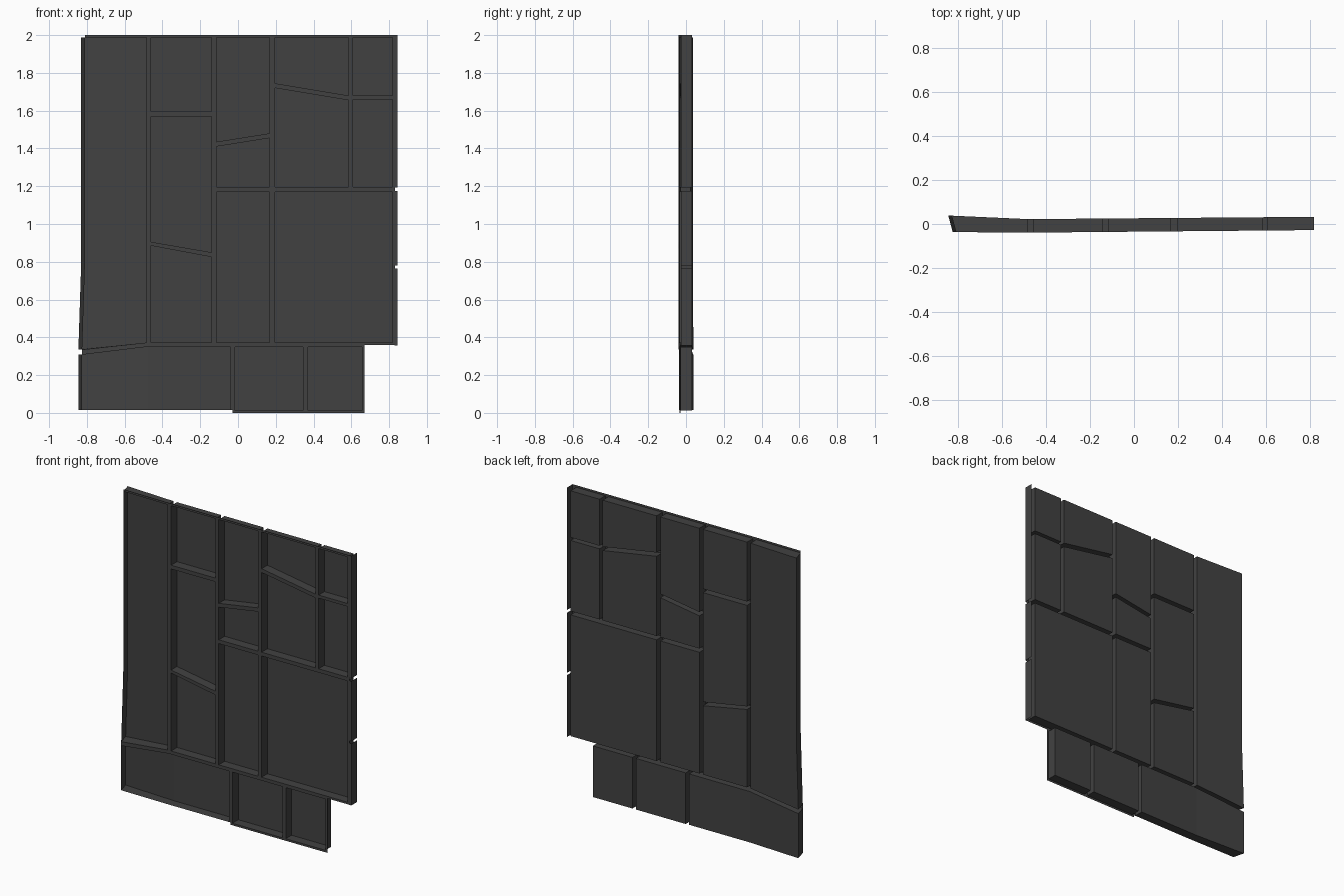
import bpy
import bmesh
from mathutils import Vector

default_cube = bpy.data.objects.get("Cube")
if default_cube:
    bpy.data.objects.remove(default_cube, do_unlink=True)

# One dark grey for the whole wall
charcoal = bpy.data.materials.new("charcoal_grey")
charcoal.use_nodes = True
charcoal.diffuse_color = (0.054, 0.054, 0.054, 1)
shader = next(n for n in charcoal.node_tree.nodes if n.type == "BSDF_PRINCIPLED")
shader.inputs["Base Color"].default_value = charcoal.diffuse_color

LIP = 0.0135


def bend(x):
    """How far a point lies into the curved end, from none to full."""
    return max(0, -0.48 - x) / 0.36


def front_depth(x):
    return -0.035 + 0.009 * x + 0.006 * bend(x)


def back_depth(x):
    return 0.026 + 0.008 * x + 0.02 * bend(x)


def finish(name, bm):
    mesh = bpy.data.meshes.new(name)
    bm.to_mesh(mesh)
    bm.free()
    mesh.materials.append(charcoal)
    bpy.context.collection.objects.link(bpy.data.objects.new(name, mesh))


def grow(outline, widths):
    """Offset each edge of an outline outwards by its own width."""
    points = [Vector(p) for p in outline]
    normals = []
    for i, p in enumerate(points):
        along = (points[(i + 1) % len(points)] - p).normalized()
        normals.append(Vector((along.y, -along.x)))
    grown = []
    for i, p in enumerate(points):
        a, b, da, db = normals[i - 1], normals[i], widths[i - 1], widths[i]
        det = a.x * b.y - a.y * b.x
        if abs(det) < 0.01:
            grown.append(p + a * da)
        else:
            grown.append(p + Vector((da * b.y - db * a.y, db * a.x - da * b.x)) / det)
    return grown


def tray(name, outline, lipless=(), crease=None):
    """Panel open at the front: back sheet, side walls and a flat front lip."""
    bm = bmesh.new()
    count = len(outline)
    widths = [0 if i in lipless else LIP for i in range(count)]
    rim = [bm.verts.new((x, front_depth(x), z)) for x, z in outline]
    lip = [bm.verts.new((x, front_depth(x), z)) for x, z in grow(outline, widths)]
    # The curved end flares outwards towards the back
    back = [bm.verts.new((x - 0.02 if x < -0.8 else x, back_depth(x), z))
            for x, z in outline]
    for i in range(count):
        j = (i + 1) % count
        bm.faces.new((rim[j], rim[i], back[i], back[j]))
        if widths[i]:
            bm.faces.new((rim[i], rim[j], lip[j], lip[i]))
    sheet = bm.faces.new(back[::-1])
    if crease:
        bmesh.utils.face_split(sheet, back[crease[0]], back[crease[1]])
    bmesh.ops.remove_doubles(bm, verts=bm.verts, dist=0.0001)
    finish(name, bm)


def column(name, left, right, spans):
    """Stack panels; each span gives bottom and top heights at both sides."""
    for number, (low_l, low_r, high_l, high_r) in enumerate(spans, 1):
        tray(f"{name}_panel_{number}",
             [(left, low_l), (right, low_r), (right, high_r), (left, high_l)])


def edge_strip(name, low, high):
    """Narrow front lip with a thin return wall behind its outer edge."""
    bm = bmesh.new()
    inner, outer = 0.829, 0.845
    section = [(inner, front_depth(inner)), (outer, front_depth(outer)),
               (outer, back_depth(outer))]
    bottom = [bm.verts.new((x, y, low)) for x, y in section]
    upper = [bm.verts.new((x, y, high)) for x, y in section]
    for i in range(2):
        bm.faces.new((bottom[i], bottom[i + 1], upper[i + 1], upper[i]))
    finish(name, bm)


base, top = 0.372, 1.9865
mid_low, mid_high = 1.17, 1.195

# Tall flared panel at the curved end
tray("tall_end_panel", [(-0.825, 0.335), (-0.485, base), (-0.485, top),
                        (-0.81, top), (-0.81, 0.8)], lipless=(3, 4))

# Columns of panels with slanted joints
column("inner_column", -0.46, -0.14, [
    (base, base, 0.885, 0.825),
    (0.905, 0.85, 1.57, 1.57),
    (1.595, 1.595, top, top)])
column("centre_column", -0.115, 0.168, [
    (base, base, mid_low, mid_low),
    (mid_high, mid_high, 1.41, 1.455),
    (1.435, 1.48, top, top)])
column("wide_column", 0.195, 0.585, [
    (mid_high, mid_high, 1.72, 1.655),
    (1.745, 1.68, top, top)])
column("outer_column", 0.608, 0.818, [
    (mid_high, mid_high, 1.66, 1.66),
    (1.68, 1.68, top, top)])
column("large", 0.195, 0.818, [(base, base, mid_low, mid_low)])

# Bottom row
tray("long_base_panel", [(-0.825, 0.015), (-0.48, 0.015), (-0.04, 0.015),
                         (-0.04, 0.35), (-0.48, 0.35), (-0.825, 0.308)],
     lipless=(0, 1, 5), crease=(1, 4))
for name, left, right in (("middle", -0.016, 0.345), ("short", 0.37, 0.657)):
    column(name + "_base", left, right, [(LIP, LIP, 0.35, 0.35)])

# Narrow edging along one side
for name, low, high in (("lower", 0.358, 0.765), ("middle", 0.78, 1.176),
                        ("upper", 1.194, 2.0)):
    edge_strip(name + "_edge_strip", low, high)
